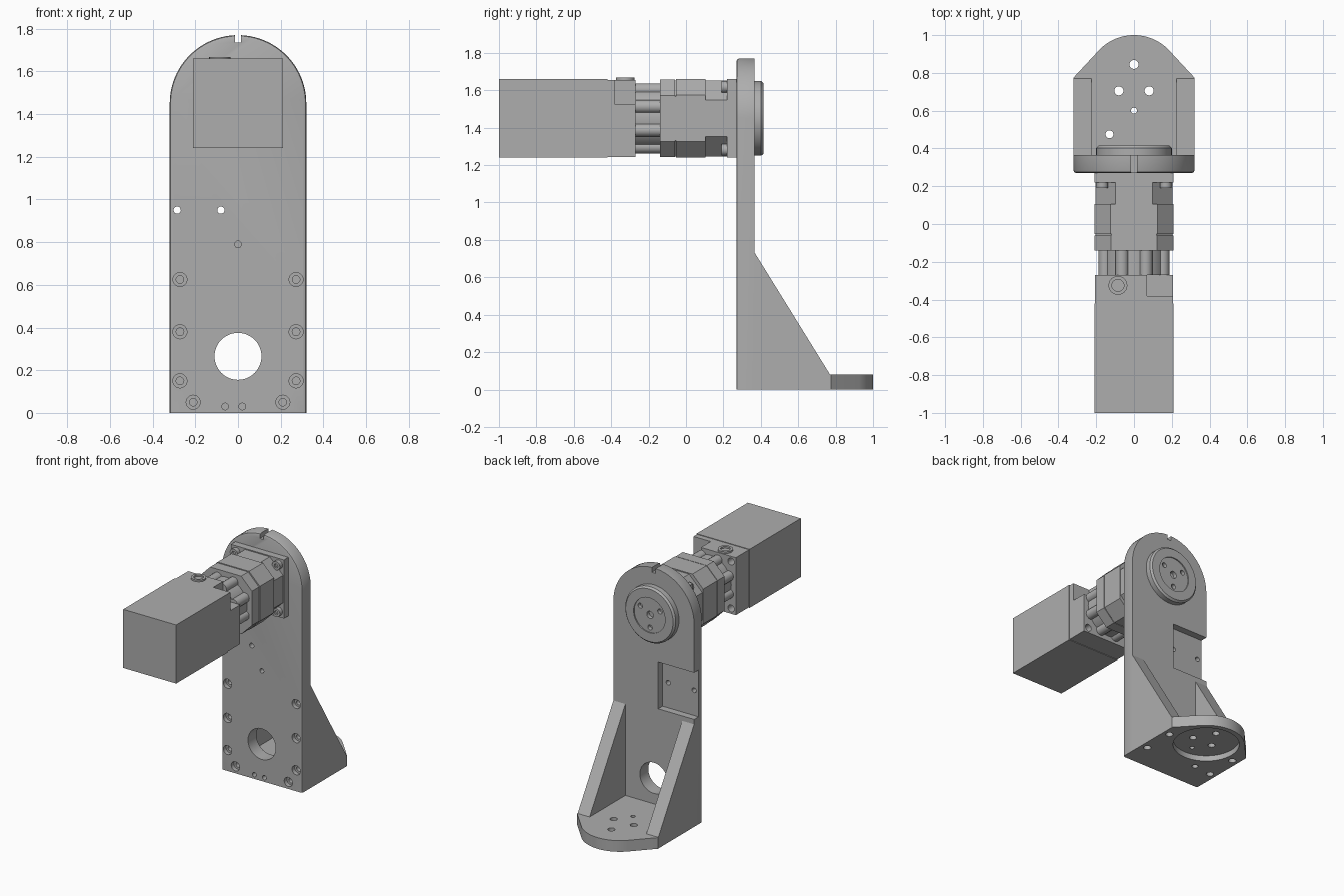
import bpy, bmesh, math
from mathutils import Vector

cube = bpy.data.objects.get("Cube")
if cube:
    bpy.data.objects.remove(cube, do_unlink=True)

grey = bpy.data.materials.new("machined_grey")
grey.use_nodes = True
colour = (0.42, 0.42, 0.42, 1)
grey.diffuse_color = colour
grey.node_tree.nodes["Principled BSDF"].inputs["Base Color"].default_value = colour

AXIS = 1.45   # height of the motor shaft
HALF = 0.32   # half width of the bracket


def point(axis, a, b, h):
    return Vector({"x": (h, a, b), "y": (a, h, b), "z": (a, b, h)}[axis])


def stack(axis, *layers):
    """Rings of points: each layer is (outline, position along axis)."""
    return [[point(axis, a, b, h) for a, b in outline] for outline, h in layers]


def circle(a, b, r, n=32):
    return [(a + r * math.cos(2 * math.pi * i / n), b + r * math.sin(2 * math.pi * i / n))
            for i in range(n)]


def rect(a0, a1, b0, b1):
    return [(a0, b0), (a1, b0), (a1, b1), (a0, b1)]


def octagon(s, c):
    pts = [(s, c - s), (s, s - c), (s - c, s), (c - s, s),
           (-s, s - c), (-s, c - s), (c - s, -s), (s - c, -s)]
    return [(a, AXIS + b) for a, b in pts]


def arc(cy, r, start, end, n=32):
    angles = [math.radians(start + (end - start) * i / n) for i in range(n + 1)]
    return [(r * math.cos(t), cy + r * math.sin(t)) for t in angles]


def tube(axis, a, b, r, h0, h1, n=32):
    return stack(axis, (circle(a, b, r, n), h0), (circle(a, b, r, n), h1))


def block(axis, outline, h0, h1):
    return stack(axis, (outline, h0), (outline, h1))


def solid(name, *stacks):
    bm = bmesh.new()
    for rings in stacks:
        loops = [[bm.verts.new(p) for p in ring] for ring in rings]
        for low, high in zip(loops, loops[1:]):
            for i in range(len(low)):
                j = (i + 1) % len(low)
                bm.faces.new((low[i], low[j], high[j], high[i]))
        bm.faces.new(loops[0][::-1])
        bm.faces.new(loops[-1])
    bmesh.ops.recalc_face_normals(bm, faces=bm.faces)
    mesh = bpy.data.meshes.new(name)
    bm.to_mesh(mesh)
    bm.free()
    obj = bpy.data.objects.new(name, mesh)
    bpy.context.collection.objects.link(obj)
    mesh.materials.append(grey)
    return obj


def activate(obj):
    bpy.ops.object.select_all(action="DESELECT")
    obj.select_set(True)
    bpy.context.view_layer.objects.active = obj


def cut(obj, *stacks):
    cutter = solid("cutter", *stacks)
    cutter.hide_render = True
    mod = obj.modifiers.new("cut", "BOOLEAN")
    mod.operation, mod.solver, mod.object = "DIFFERENCE", "EXACT", cutter
    activate(obj)
    bpy.ops.object.modifier_apply(modifier=mod.name)
    bpy.data.objects.remove(cutter, do_unlink=True)


# Upright plate with a softened front edge
def plate_outline(r):
    return [(-r, 0), (r, 0)] + arc(AXIS, r, 0, 180, 48)


FRONT, BACK = 0.27, 0.365
plate = solid("upright_plate", stack("y", (plate_outline(HALF - 0.014), FRONT),
              (plate_outline(HALF - 0.004), FRONT + 0.004),
              (plate_outline(HALF), FRONT + 0.014), (plate_outline(HALF), BACK)))
# Side recess and top slot
cut(plate, block("y", rect(-0.4, -0.035, 0.77, 1.105), 0.315, 0.5),
    block("y", rect(-0.015, 0.015, 1.735, 1.9), 0.2, 0.5))
# Cable opening, screw holes and counterbores
holes = [tube("y", 0, 0.265, 0.11, 0.2, 0.5, 48)]
holes += [tube("y", x, 0.95, 0.017, 0.2, 0.5, 16) for x in (-0.285, -0.08)]
holes += [tube("y", x, z, 0.016, 0.2, 0.31, 16) for x, z in ((-0.06, 0.03), (0.02, 0.03), (0, 0.79))]
for side in (-1, 1):
    for x, z in ((0.272, 0.15), (0.272, 0.38), (0.272, 0.625), (0.21, 0.05)):
        wide, thin = circle(side * x, z, 0.033, 20), circle(side * x, z, 0.018, 20)
        holes.append(stack("y", (wide, 0.2), (wide, 0.3), (thin, 0.3), (thin, 0.345)))
cut(plate, *holes)

# Foot plate with a rounded end and a round pocket beneath
foot_outline = [(-HALF, BACK), (HALF, BACK), (HALF, 0.775)] + arc(0.745, 0.255, 45, 135) + [(-HALF, 0.775)]
foot = solid("foot_plate", block("z", foot_outline, 0, 0.08))
cut(foot, tube("z", 0, 0.745, 0.22, -0.1, 0.04, 48))
foot_holes = [tube("z", x, y, r, -0.1, 0.2, 20) for x, y, r in
              ((0, 0.845, 0.024), (-0.08, 0.705, 0.024), (0.08, 0.705, 0.024),
               (0, 0.6, 0.016), (-0.13, 0.475, 0.021))]
foot_holes += [tube("z", s * 0.272, y, 0.025, -0.1, 0.05, 20) for s in (-1, 1) for y in (0.46, 0.69)]
cut(foot, *foot_holes)

# Side gussets
for side, x in (("left", 0.225), ("right", -HALF)):
    solid(side + "_gusset", block("x", [(BACK, 0.08), (0.77, 0.08), (BACK, 0.735)], x, x + 0.095))

# Output flange behind the plate
flange = solid("output_flange", stack("y", (circle(0, AXIS, 0.2, 48), 0.36),
               (circle(0, AXIS, 0.2, 48), 0.402), (circle(0, AXIS, 0.188, 48), 0.415)))
cut(flange, tube("y", 0, AXIS, 0.125, 0.407, 0.5, 48))
bolt_ring = [tube("y", 0, AXIS, 0.026, 0.38, 0.5, 20)]
for angle in (30, 150, 270):
    t = math.radians(angle)
    bolt_ring.append(tube("y", 0.09 * math.cos(t), AXIS + 0.09 * math.sin(t), 0.018, 0.38, 0.5, 16))
cut(flange, *bolt_ring)


def square(s):
    return rect(-s, s, AXIS - s, AXIS + s)


# Gearbox: mounting flange, stepped body and bolt heads
gear_flange = solid("gearbox_flange", block("y", square(0.21), 0.22, FRONT))
solid("gearbox_neck", block("y", octagon(0.203, 0.105), 0.105, 0.22))
solid("gearbox_body", block("y", octagon(0.21, 0.085), -0.053, 0.105))
solid("gearbox_groove", block("y", octagon(0.203, 0.085), -0.06, -0.053))
solid("gearbox_cover", block("y", octagon(0.208, 0.085), -0.14, -0.06))
corners = [(a, AXIS + b) for a in (-0.168, 0.168) for b in (-0.168, 0.168)]
for a, b in corners:
    bolt = solid("flange_bolt", tube("y", a, b, 0.031, 0.19, 0.22, 20))
    cut(bolt, tube("y", a, b, 0.015, 0.1, 0.205, 6))

# Ribbed coupling between gearbox and adapter
solid("coupling_core", tube("y", 0, AXIS, 0.17, -0.27, -0.14))
for i in range(8):
    t = math.radians(22.5 + 45 * i)
    solid("coupling_rib", tube("y", 0.165 * math.cos(t), AXIS + 0.165 * math.sin(t), 0.035, -0.27, -0.14, 16))

# Motor adapter with a stepped corner, bolt holes and clamp screw
adapter = solid("motor_adapter", block("y", square(0.206), -0.42, -0.27))
cut(adapter, block("y", rect(0.07, 0.4, 1.525, 1.8), -0.38, -0.2))
cut(adapter, *[tube("y", a, b, 0.025, -0.33, -0.2, 16) for a, b in corners if a < 0 or b < AXIS])
screw = solid("clamp_screw", tube("z", -0.085, -0.325, 0.05, 1.55, 1.668, 24))
cut(screw, tube("z", -0.085, -0.325, 0.032, 1.64, 1.8, 20))

# Motor body
solid("motor_body", block("y", square(0.21), -1, -0.42))

# Smooth round walls, keep edges crisp
for obj in bpy.context.collection.objects:
    if obj.type == "MESH" and grey.name in obj.data.materials:
        activate(obj)
        bpy.ops.object.shade_smooth_by_angle(angle=math.radians(25))
